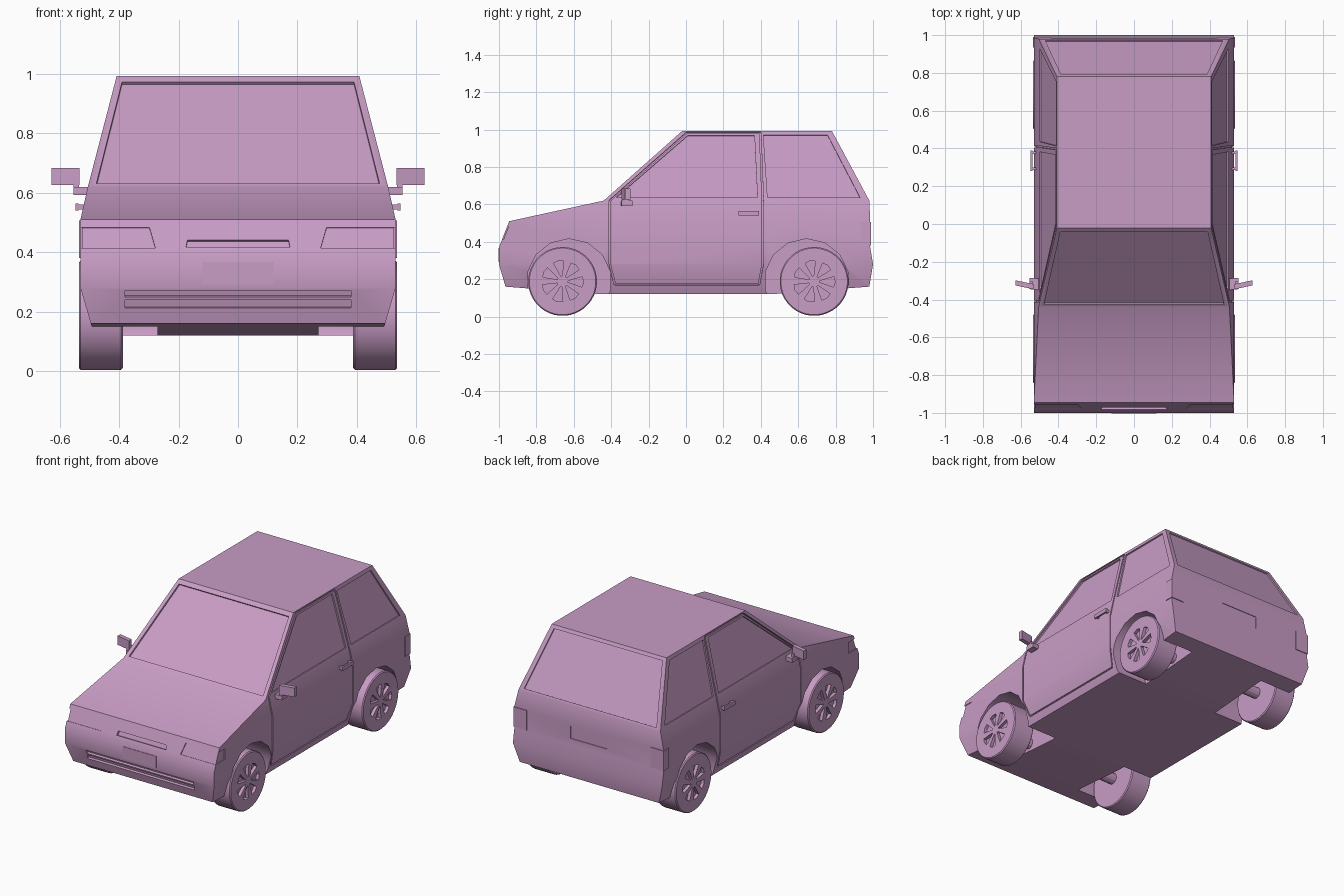
import bpy, bmesh, math
from mathutils import Vector
from mathutils.geometry import normal

if "Cube" in bpy.data.objects:
    bpy.data.objects.remove(bpy.data.objects["Cube"])

# Body layers: height, front y, rear y, half width
LAYERS = [(.12, -.46, .46, .48), (.16, -.965, .98, .495), (.28, -1, 1, .53),
          (.37, -1, .985, .53), (.51, -.945, .985, .53), (.62, -.44, .98, .505),
          (.993, -.02, .78, .408)]

PAINT = bpy.data.materials.new("mauve_paint")
PAINT.diffuse_color = (.58, .335, .56, 1)
PAINT.use_nodes = True
PAINT.node_tree.nodes["Principled BSDF"].inputs["Base Color"].default_value = PAINT.diffuse_color


def at(z, col):
    for a, b in zip(LAYERS, LAYERS[1:]):
        if z <= b[0]:
            t = (z - a[0]) / (b[0] - a[0])
            return a[col] + t * (b[col] - a[col])
    return LAYERS[-1][col]


def front(x, z): return Vector((x, at(z, 1), z))
def rear(x, z): return Vector((x, at(z, 2), z))
def side(s, y, z): return Vector((s * at(z, 3), y, z))


def loft(name, rings):
    """Closed solid through rings of points."""
    bm = bmesh.new()
    vs = [[bm.verts.new(p) for p in r] for r in rings]
    n = len(vs[0])
    for a, b in zip(vs, vs[1:]):
        for i in range(n):
            j = (i + 1) % n
            bm.faces.new((a[i], a[j], b[j], b[i]))
    bm.faces.new(vs[0])
    bm.faces.new(vs[-1])
    bmesh.ops.recalc_face_normals(bm, faces=bm.faces)
    me = bpy.data.meshes.new(name)
    bm.to_mesh(me)
    bm.free()
    me.materials.append(PAINT)
    ob = bpy.data.objects.new(name, me)
    bpy.context.collection.objects.link(ob)
    return ob


def slab(name, pts, up, down):
    """Flat plate lying on a body surface, raised by up and sunk by down."""
    n = normal(pts)
    if n.dot(pts[0] - Vector((0, 0, .4))) < 0:
        n = -n
    return loft(name, [[p - n * down for p in pts], [p + n * up for p in pts]])


def disc(name, x0, x1, y, z, r, sides, bevel=0):
    def ring(x, rr):
        return [(x, y + rr * math.cos(2 * math.pi * (i + .5) / sides),
                 z + rr * math.sin(2 * math.pi * (i + .5) / sides)) for i in range(sides)]
    if not bevel:
        return loft(name, [ring(x0, r), ring(x1, r)])
    b = math.copysign(bevel, x1 - x0)
    return loft(name, [ring(x0, r - bevel), ring(x0 + b, r), ring(x1 - b, r), ring(x1, r - bevel)])


def cut(ob, cutter):
    cutter.hide_render = True
    m = ob.modifiers.new("cut", 'BOOLEAN')
    m.operation, m.solver, m.object = 'DIFFERENCE', 'EXACT', cutter
    bpy.context.view_layer.objects.active = ob
    bpy.ops.object.modifier_apply(modifier=m.name)
    bpy.data.objects.remove(cutter, do_unlink=True)


def smooth(ob, degrees):
    bpy.ops.object.select_all(action='DESELECT')
    ob.select_set(True)
    bpy.context.view_layer.objects.active = ob
    bpy.ops.object.shade_smooth_by_angle(angle=math.radians(degrees))


def quad(f, xt, zt, xb, zb):
    return [f(-xb, zb), f(xb, zb), f(xt, zt), f(-xt, zt)]


# Body shell
body = loft("car_body", [[(-w, f, z), (w, f, z), (w, r, z), (-w, r, z)] for z, f, r, w in LAYERS])

# Windscreen, rear window, grille slot, bumper slots and rear plate recess
for f, xt, zt, xb, zb, d in [(front, .39, .973, .476, .632, .012),
                             (rear, .385, .973, .47, .635, .008),
                             (front, .17, .442, .175, .417, .015),
                             (front, .38, .272, .38, .25, .015),
                             (front, .38, .24, .38, .212, .015),
                             (rear, .13, .49, .13, .41, .004)]:
    cut(body, slab("cutter", quad(f, xt, zt, xb, zb), .02, d))

DOOR_WINDOW = [(-.372, .638), (.382, .638), (.366, .967), (.008, .967)]
REAR_WINDOW = [(.436, .638), (.93, .638), (.757, .97), (.414, .97)]
DOOR_SEAM = [(-.408, .62), (.004, .983), (.397, .983), (.41, .62), (.41, .51), (.41, .37), (.41, .28),
             (.39, .17), (-.38, .17), (-.408, .28), (-.408, .37), (-.408, .51), (-.408, .62)]
WHEELS = [(-.66, -.625), (.685, .645)]   # wheel centre y, arch centre y

for s in (1, -1):
    # Wheel wells
    for _, y in WHEELS:
        cut(body, disc("cutter", s * .27, s * .7, y, .19, .226, 14))
    # Side windows
    for win in (DOOR_WINDOW, REAR_WINDOW):
        cut(body, slab("cutter", [side(s, *p) for p in win], .02, .009))
    # Door seam grooves
    for a, b in zip(DOOR_SEAM, DOOR_SEAM[1:]):
        a, b = Vector(a), Vector(b)
        d = (b - a).normalized() * .004
        o = Vector((-d.y, d.x))
        cut(body, slab("cutter", [side(s, *p) for p in (a - o, b - o, b + o, a + o)], .01, .011))
    # Headlight recesses wrapping round the corners
    cut(body, slab("cutter", [front(s * x, z) for x, z in
                              ((.278, .415), (.56, .415), (.56, .484), (.298, .484))], .02, .007))
    cut(body, slab("cutter", [side(s, y, z) for y, z in
                              ((-1.02, .415), (-.89, .415), (-.89, .484), (-1.02, .484))], .02, .005))
smooth(body, 30)

# Front number plate panel
slab("front_plate", quad(front, .12, .368, .12, .292), .003, .01)

for s, tag in ((1, "right"), (-1, "left")):
    # Tail lights wrapping round the corners
    slab("tail_light_" + tag, [rear(s * x, z) for x, z in
                               ((.44, .38), (.534, .38), (.534, .507), (.44, .507))], .005, .01)
    slab("tail_light_side_" + tag, [side(s, y, z) for y, z in
                                    ((.935, .38), (.988, .38), (.988, .507), (.935, .507))], .005, .01)

    # Door handle: grip bar on two posts
    loft("door_handle_" + tag, [[(s * .537, y, z), (s * .547, y, z), (s * .547, y, z + .024), (s * .537, y, z + .024)]
                                for y, z in ((.28, .54), (.39, .54))])
    for y in (.285, .37):
        loft("handle_post_" + tag, [[(s * x, y, .543), (s * x, y + .015, .543),
                                     (s * x, y + .015, .561), (s * x, y, .561)] for x in (.5, .54)])

    # Mirror arm, stem and head
    loft("mirror_arm_" + tag, [[(s * x, y - .03, .592), (s * x, y + .03, .592),
                                (s * x, y + .03, .62), (s * x, y - .03, .62)]
                               for x, y in ((.49, -.32), (.553, -.315))])
    loft("mirror_stem_" + tag, [[(s * .535, -.34, z), (s * .553, -.34, z), (s * .553, -.305, z), (s * .535, -.305, z)]
                                for z in (.61, .64)])
    loft("mirror_head_" + tag, [[(s * x, y - .015, .626), (s * x, y + .012, .626),
                                 (s * x, y + .012, .684), (s * x, y - .015, .684)]
                                for x, y in ((.533, -.33), (.628, -.31))])

    # Wheels with seven recessed openings between the spokes, and axle stubs
    for (y, _), end in zip(WHEELS, ("front", "rear")):
        wheel = disc(f"{end}_wheel_{tag}", s * .387, s * .535, y, .188, .184, 40, .006)
        for i in range(7):
            a = math.pi / 2 + .2 + i * 2 * math.pi / 7
            pts = [(y + r * math.cos(a + t), .188 + r * math.sin(a + t))
                   for r, t in ((.03, -.12), (.108, -.26), (.112, 0), (.108, .26), (.03, .12))]
            cut(wheel, loft("cutter", [[(s * x, *p) for p in pts] for x in (.515, .56)]))
        disc(f"{end}_axle_{tag}", s * .25, s * .395, y, .188, .035, 12)
        smooth(wheel, 25)
